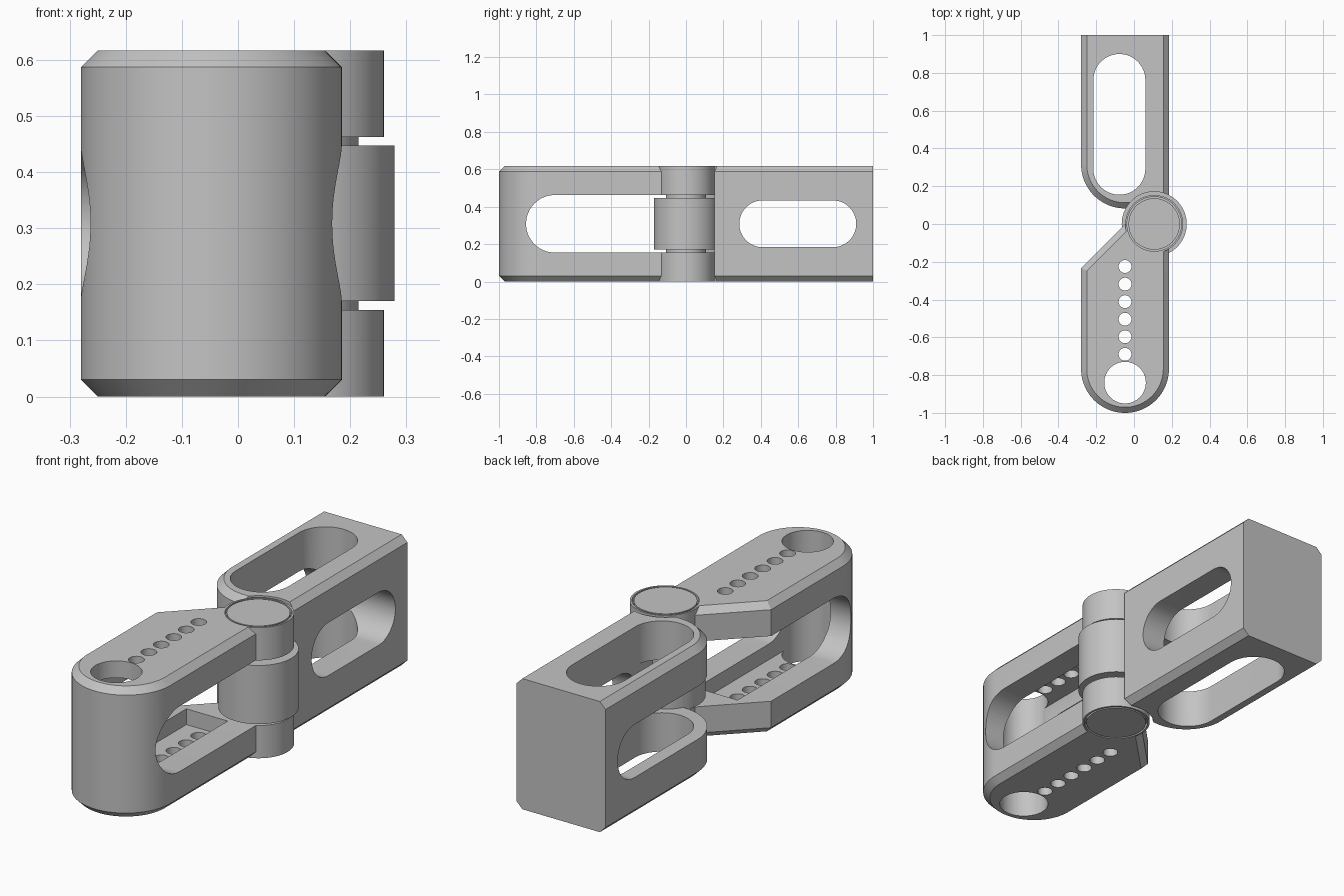
import bpy, bmesh
from math import sin, cos, pi, radians
from mathutils import Vector

cube = bpy.data.objects.get("Cube")
if cube:
    bpy.data.objects.remove(cube, do_unlink=True)

H = 0.617             # overall height
LEFT, RIGHT = -0.28, 0.185
MID = (LEFT + RIGHT) / 2
R_END = (RIGHT - LEFT) / 2
HINGE = (0.107, 0.0)
R_LUG, R_KNUCKLE = 0.153, 0.172
CHAMFER = 0.03

grey = bpy.data.materials.new("plain grey")
grey.use_nodes = True
grey.diffuse_color = (0.55, 0.55, 0.55, 1)
grey.node_tree.nodes["Principled BSDF"].inputs["Base Color"].default_value = (0.55, 0.55, 0.55, 1)


def arc(cx, cy, r, a0, a1, n=32):
    """Points on an arc, angles in degrees."""
    steps = [radians(a0 + (a1 - a0) * i / n) for i in range(n + 1)]
    return [(cx + r * cos(a), cy + r * sin(a)) for a in steps]


def circle(cx, cy, r, n=72):
    return arc(cx, cy, r, 0, 360, n)[:-1]


def rect(u0, u1, v0, v1):
    return [(u0, v0), (u1, v0), (u1, v1), (u0, v1)]


def prism(name, pts, lo, hi, axis="Z", chamfer=0):
    """Extrude an outline along Z (points are x, y) or X (points are y, z)."""
    place = (lambda u, v, w: (u, v, w)) if axis == "Z" else (lambda u, v, w: (w, u, v))
    bm = bmesh.new()
    base = bm.faces.new([bm.verts.new(place(u, v, lo)) for u, v in pts])
    ext = bmesh.ops.extrude_face_region(bm, geom=[base], use_keep_orig=True)
    verts = [g for g in ext["geom"] if isinstance(g, bmesh.types.BMVert)]
    bmesh.ops.translate(bm, verts=verts, vec=Vector(place(0, 0, hi - lo)))
    bmesh.ops.recalc_face_normals(bm, faces=bm.faces[:])
    if chamfer:
        rims = [e for e in bm.edges if abs(e.verts[0].co.z - e.verts[1].co.z) < 1e-5]
        bmesh.ops.bevel(bm, geom=rims, offset=chamfer, segments=1, affect="EDGES")
    mesh = bpy.data.meshes.new(name)
    bm.to_mesh(mesh)
    bm.free()
    mesh.materials.append(grey)
    obj = bpy.data.objects.new(name, mesh)
    bpy.context.collection.objects.link(obj)
    return obj


def select(obj):
    bpy.ops.object.select_all(action="DESELECT")
    obj.select_set(True)
    bpy.context.view_layer.objects.active = obj


def combine(obj, other, operation="DIFFERENCE"):
    """Apply a boolean with a helper solid, then drop the helper."""
    mod = obj.modifiers.new("boolean", "BOOLEAN")
    mod.operation, mod.solver, mod.object = operation, "EXACT", other
    select(obj)
    bpy.ops.object.modifier_apply(modifier=mod.name)
    bpy.data.objects.remove(other, do_unlink=True)


def finish(obj):
    select(obj)
    bpy.ops.object.shade_smooth_by_angle(angle=radians(25))


def stadium_y(x, y0, y1, r):
    return arc(x, y1 - r, r, 0, 180) + arc(x, y0 + r, r, 180, 360)


# Front arm: rounded tip, slanted shoulder, hinge lugs
outline = arc(MID, -1 + R_END, R_END, 0, -180, 48)
outline += [(LEFT, -0.235), (0.03, 0.075), (RIGHT, 0)]
front_arm = prism("front_arm", outline, 0, H, chamfer=CHAMFER)
combine(front_arm, prism("lug", circle(*HINGE, R_LUG), 0, H), "UNION")

# Side slot with a round end, leaving two plates
slot_r = 0.154
slot = arc(-0.855 + slot_r, H / 2, slot_r, 270, 90) + [(0.4, H / 2 + slot_r), (0.4, H / 2 - slot_r)]
combine(front_arm, prism("slot", slot, -0.6, 0.6, "X"))

# Pocket thinning the plates, tip bore and row of small holes
combine(front_arm, prism("pocket", rect(MID - 0.108, MID + 0.108, -0.84, -0.163), 0.08, H - 0.08))
combine(front_arm, prism("bore", circle(MID, -0.84, 0.11), -0.1, H + 0.1))
for i in range(6):
    combine(front_arm, prism("hole", circle(MID, -0.225 - 0.093 * i, 0.034, 32), -0.1, H + 0.1))

# Shallow seats for the pin caps
for z in (0, H):
    combine(front_arm, prism("seat", circle(*HINGE, 0.144), z - 0.02, z + 0.02))
finish(front_arm)

# Back arm: one rounded corner, square far end
outline = arc(MID, 0.0825 + R_END, R_END, 180, 270, 32)
outline += [(RIGHT, 0.0825), (RIGHT, 1.2), (LEFT, 1.2)]
back_arm = prism("back_arm", outline, 0, H, chamfer=CHAMFER)
combine(back_arm, prism("trim", rect(-1, 1, 1, 1.5), -0.2, 1))

# Upright slot, side window, and gap open towards the hinge
combine(back_arm, prism("upright_slot", stadium_y(-0.0775, 0.155, 0.9, 0.1375), -0.1, H + 0.1))
win_r = 0.125
window = arc(0.91 - win_r, H / 2, win_r, -90, 90) + arc(0.285 + win_r, H / 2, win_r, 90, 270)
combine(back_arm, prism("window", window, -0.6, 0.6, "X"))
gap = rect(-0.1, 0.6, H / 2 - win_r, H / 2 + win_r)
combine(back_arm, prism("gap", gap, -0.6, 0.06, "X"))

# Clearance round the hinge, then the centre knuckle
combine(back_arm, prism("clearance", circle(*HINGE, R_KNUCKLE - 0.001), -0.1, H + 0.1))
combine(back_arm, prism("knuckle", circle(*HINGE, R_KNUCKLE), 0.17, H - 0.17), "UNION")
finish(back_arm)

# Hinge pin and its caps
finish(prism("hinge_pin", circle(*HINGE, 0.108), 0.15, H - 0.15))
for name, z in (("lower_pin_cap", 0), ("upper_pin_cap", H - 0.021)):
    finish(prism(name, circle(*HINGE, 0.136), z, z + 0.021))
